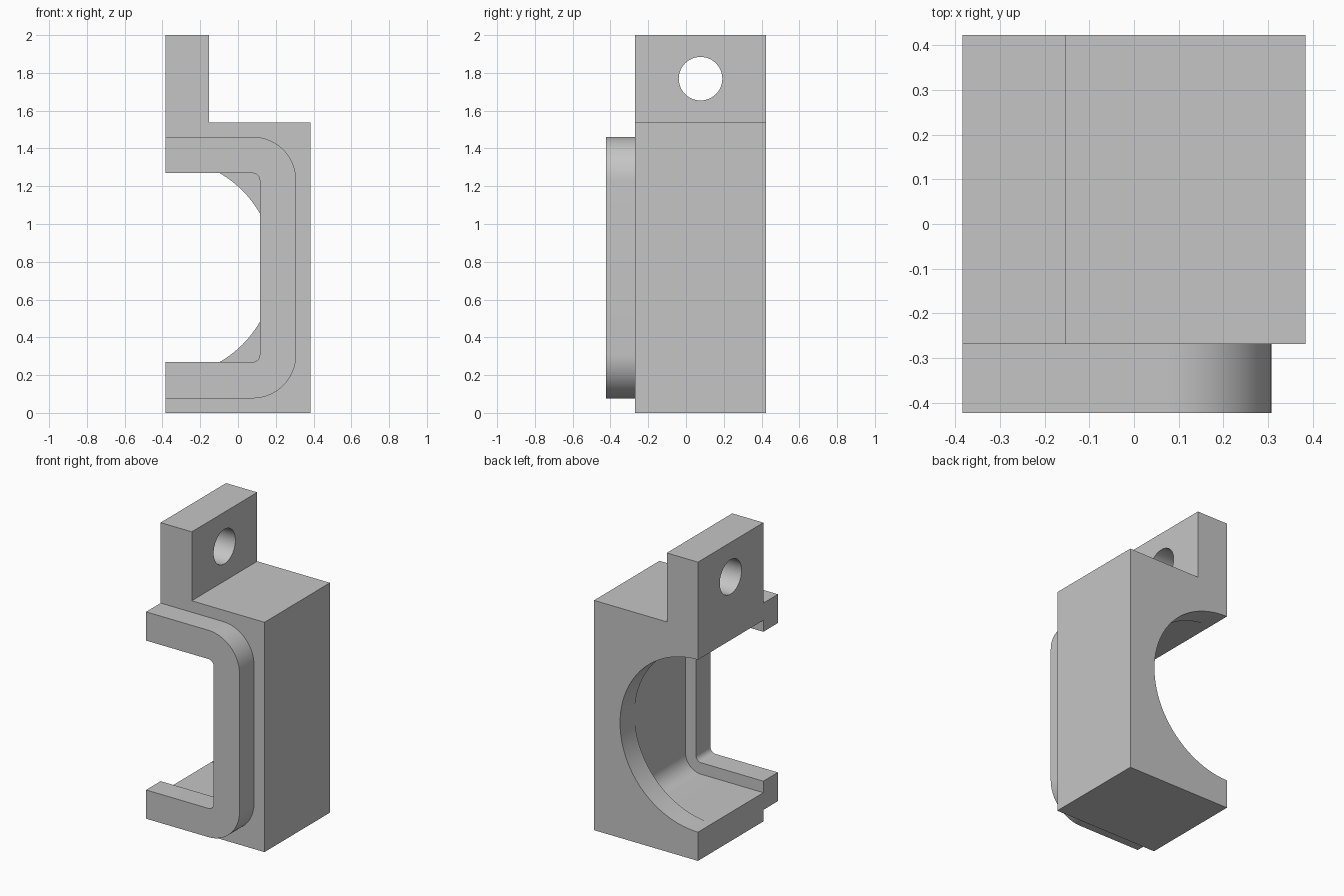
import bpy
import bmesh
from math import sin, cos, pi
from mathutils import Vector

if "Cube" in bpy.data.objects:
    bpy.data.objects.remove(bpy.data.objects["Cube"], do_unlink=True)

U = 2 / 52          # design unit: the part is 52 units tall
MID = 20            # height of the pocket centre line

grey = bpy.data.materials.new("plain grey")
grey.use_nodes = True
colour = (0.56, 0.56, 0.56, 1)
grey.diffuse_color = colour
grey.node_tree.nodes["Principled BSDF"].inputs["Base Color"].default_value = colour


def arc(cx, cz, r, start, end, steps):
    return [(cx + r * cos(start + (end - start) * i / steps),
             cz + r * sin(start + (end - start) * i / steps)) for i in range(steps + 1)]


def prism(name, profile, near, far, along_x=False):
    """Extrude a closed profile along y (or x), given in design units."""
    bm = bmesh.new()
    if along_x:
        verts = [bm.verts.new((near * U, a * U, z * U)) for a, z in profile]
        shift = Vector(((far - near) * U, 0, 0))
    else:
        verts = [bm.verts.new((a * U, near * U, z * U)) for a, z in profile]
        shift = Vector((0, (far - near) * U, 0))
    face = bm.faces.new(verts)
    moved = bmesh.ops.extrude_face_region(bm, geom=[face], use_keep_orig=True)["geom"]
    bmesh.ops.translate(bm, vec=shift, verts=[g for g in moved if isinstance(g, bmesh.types.BMVert)])
    bmesh.ops.recalc_face_normals(bm, faces=bm.faces)
    mesh = bpy.data.meshes.new(name)
    bm.to_mesh(mesh)
    bm.free()
    mesh.materials.append(grey)
    obj = bpy.data.objects.new(name, mesh)
    bpy.context.collection.objects.link(obj)
    return obj


def select(obj):
    bpy.ops.object.select_all(action='DESELECT')
    obj.select_set(True)
    bpy.context.view_layer.objects.active = obj


def cut(obj, cutter):
    cutter.hide_render = True
    mod = obj.modifiers.new("cut", 'BOOLEAN')
    mod.operation = 'DIFFERENCE'
    mod.solver = 'EXACT'
    mod.object = cutter
    select(obj)
    bpy.ops.object.modifier_apply(modifier=mod.name)
    bpy.data.objects.remove(cutter, do_unlink=True)


def half_slot(left, right, half, r, steps=16):
    """Outline open to the left, with two rounded corners on the right."""
    return ([(left, MID - half)]
            + arc(right - r, MID - half + r, r, -pi / 2, 0, steps)
            + arc(right - r, MID + half - r, r, 0, pi / 2, steps)
            + [(left, MID + half)])


# Block with the upright tab on its right side
body = prism("body", [(-10, 0), (10, 0), (10, 40), (-4, 40), (-4, 52), (-10, 52)], -7, 11)

# Rounded pocket, round rear opening and tab hole
cut(body, prism("pocket_cutter", half_slot(-12, 5, 15, 3), -8, 7))
cut(body, prism("opening_cutter", arc(-10, MID, 15, 0, 2 * pi, 96)[:-1], 6, 12))
cut(body, prism("hole_cutter", arc(2, 46, 3, 0, 2 * pi, 48)[:-1], -12, -2, along_x=True))

# Raised C-shaped rim on the front
rim = prism("front_rim", half_slot(-10, 8, 18, 6) + half_slot(-10, 3, 13, 1, 8)[::-1], -11, -7)

for part in (body, rim):
    select(part)
    bpy.ops.object.shade_smooth_by_angle(angle=pi / 6)
